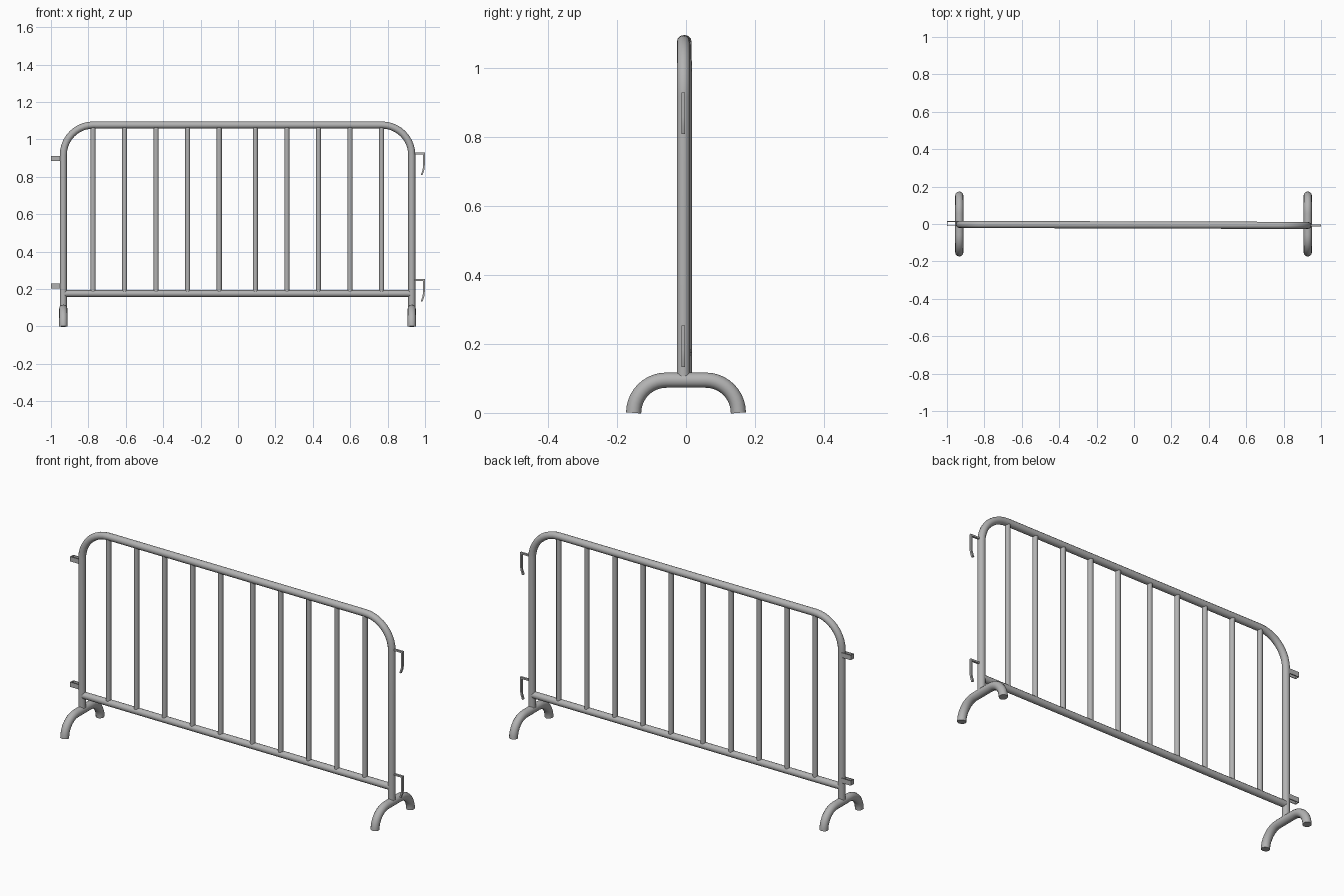
import bpy, bmesh
from math import sin, cos, pi, radians
from mathutils import Vector

if "Cube" in bpy.data.objects:
    bpy.data.objects.remove(bpy.data.objects["Cube"])

steel = bpy.data.materials.new("galvanised grey")
steel.use_nodes = True
GREY = (0.45, 0.45, 0.45, 1)
steel.diffuse_color = GREY
steel.node_tree.nodes["Principled BSDF"].inputs["Base Color"].default_value = GREY


def panel_y(x):
    # the panel stands very slightly askew
    return -0.005 - 0.003 * x


def arc(cx, cz, r, start, end, n=10):
    return [(cx + r * cos(radians(start + (end - start) * i / n)),
             cz + r * sin(radians(start + (end - start) * i / n))) for i in range(n + 1)]


def tube(name, points, radius):
    curve = bpy.data.curves.new(name, 'CURVE')
    curve.dimensions = '3D'
    curve.bevel_depth = radius
    curve.bevel_resolution = 4
    curve.use_fill_caps = True
    spline = curve.splines.new('POLY')
    spline.points.add(len(points) - 1)
    for p, co in zip(spline.points, points):
        p.co = (*co, 1)
    obj = bpy.data.objects.new(name, curve)
    bpy.context.collection.objects.link(obj)
    finish(obj)


def ribbon(name, path, width, thickness):
    # flat strip: path swept along the width vector, then thickened
    bm = bmesh.new()
    w = Vector(width) / 2
    rows = [[bm.verts.new(Vector(p) + s * w) for s in (-1, 1)] for p in path]
    for a, b in zip(rows, rows[1:]):
        bm.faces.new((a[0], a[1], b[1], b[0]))
    mesh = bpy.data.meshes.new(name)
    bm.to_mesh(mesh)
    bm.free()
    obj = bpy.data.objects.new(name, mesh)
    bpy.context.collection.objects.link(obj)
    mod = obj.modifiers.new("thickness", 'SOLIDIFY')
    mod.thickness = thickness
    mod.offset = 0
    mod.use_even_offset = True
    finish(obj)


def finish(obj):
    obj.data.materials.append(steel)
    bpy.ops.object.select_all(action='DESELECT')
    obj.select_set(True)
    bpy.context.view_layer.objects.active = obj
    bpy.ops.object.convert(target='MESH')
    bpy.ops.object.shade_smooth_by_angle(angle=radians(40))


# Outer frame: one bent pipe
LEFT, RIGHT, TOP, BEND = 0.929, -0.934, 1.077, 0.16
outline = [(RIGHT, 0.095)]
outline += arc(RIGHT + BEND, TOP - BEND, BEND, 180, 90)
outline += arc(LEFT - BEND, TOP - BEND, BEND, 90, 0)
outline += [(LEFT, 0.095)]
tube("frame", [(x, panel_y(x), z) for x, z in outline], 0.019)

# Bottom rail
RAIL = 0.176
tube("bottom_rail", [(x, panel_y(x), RAIL) for x in (RIGHT, LEFT)], 0.018)

# Upright bars: two groups of five
for first in (-0.775, 0.093):
    for i in range(5):
        x = first + 0.1687 * i
        tube("upright_bar", [(x, panel_y(x), RAIL), (x, panel_y(x), TOP)], 0.0135)

# Arched feet
for side, x in (("left", LEFT), ("right", RIGHT)):
    arch = arc(-0.057, 0, 0.095, 180, 90) + arc(0.057, 0, 0.095, 90, 0)
    tube(side + "_foot", [(x, y, z) for y, z in arch], 0.022)

# Coupling hooks on the left post, open loops on the right post
for level, hook_z, loop_z in (("upper", 0.925, 0.898), ("lower", 0.249, 0.217)):
    hook = [(0.94, 0), (0.994, 0), (0.994, -0.065), (0.991, -0.09), (0.982, -0.115)]
    ribbon(level + "_hook", [(x, -0.008, hook_z + z) for x, z in hook], (0, 0.011, 0), 0.009)
    loop = [(-0.94, -0.009), (-0.998, -0.009), (-0.998, 0.013), (-0.94, 0.013)]
    ribbon(level + "_loop", [(x, y, loop_z) for x, y in loop], (0, 0, 0.026), 0.004)
